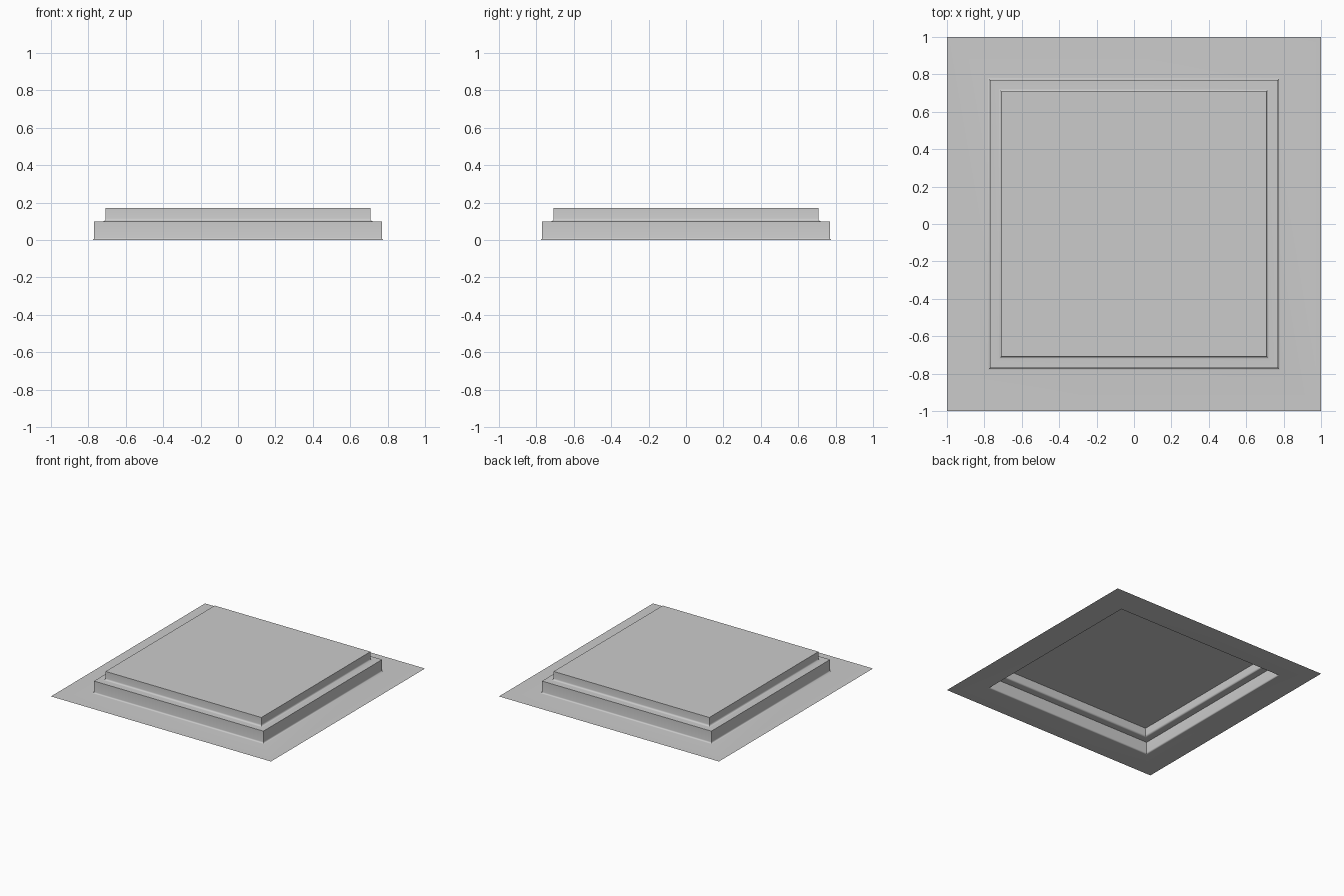
import bpy
import bmesh
import math

cube = bpy.data.objects.get("Cube")
if cube:
    bpy.data.objects.remove(cube, do_unlink=True)

# Plain grey material
grey = bpy.data.materials.new("light_grey")
grey.use_nodes = True
colour = (0.6, 0.6, 0.6, 1)
grey.diffuse_color = colour
grey.node_tree.nodes["Principled BSDF"].inputs["Base Color"].default_value = colour


def fillet(wall, floor, radius, steps=4):
    """Concave quarter arc from a floor up into a wall, as (half width, height)."""
    points = []
    for i in range(steps + 1):
        a = math.pi / 2 * i / steps
        points.append((wall + radius * (1 - math.sin(a)),
                       floor + radius * (1 - math.cos(a))))
    return points


# Section from the flange edge, up both steps, to the rim of the raised panel
section = [(1, 0)]
section += fillet(0.77, 0, 0.012)
section += [(0.77, 0.1)]
section += fillet(0.708, 0.1, 0.015)
section += [(0.708, 0.172)]

# Sweep the section around a square as one open sheet, closed by the top panel
bm = bmesh.new()
rings = []
for half, z in section:
    rings.append([bm.verts.new((sx * half, sy * half, z))
                  for sx, sy in ((-1, -1), (1, -1), (1, 1), (-1, 1))])
for low, high in zip(rings, rings[1:]):
    for i in range(4):
        j = (i + 1) % 4
        bm.faces.new((low[i], low[j], high[j], high[i]))
bm.faces.new(rings[-1])

mesh = bpy.data.meshes.new("stepped_panel")
bm.to_mesh(mesh)
bm.free()
mesh.materials.append(grey)
panel = bpy.data.objects.new("stepped_panel", mesh)
bpy.context.collection.objects.link(panel)

# Smooth the fillets, keep the step edges and corners sharp
bpy.ops.object.select_all(action="DESELECT")
panel.select_set(True)
bpy.context.view_layer.objects.active = panel
bpy.ops.object.shade_smooth_by_angle(angle=math.radians(30))
